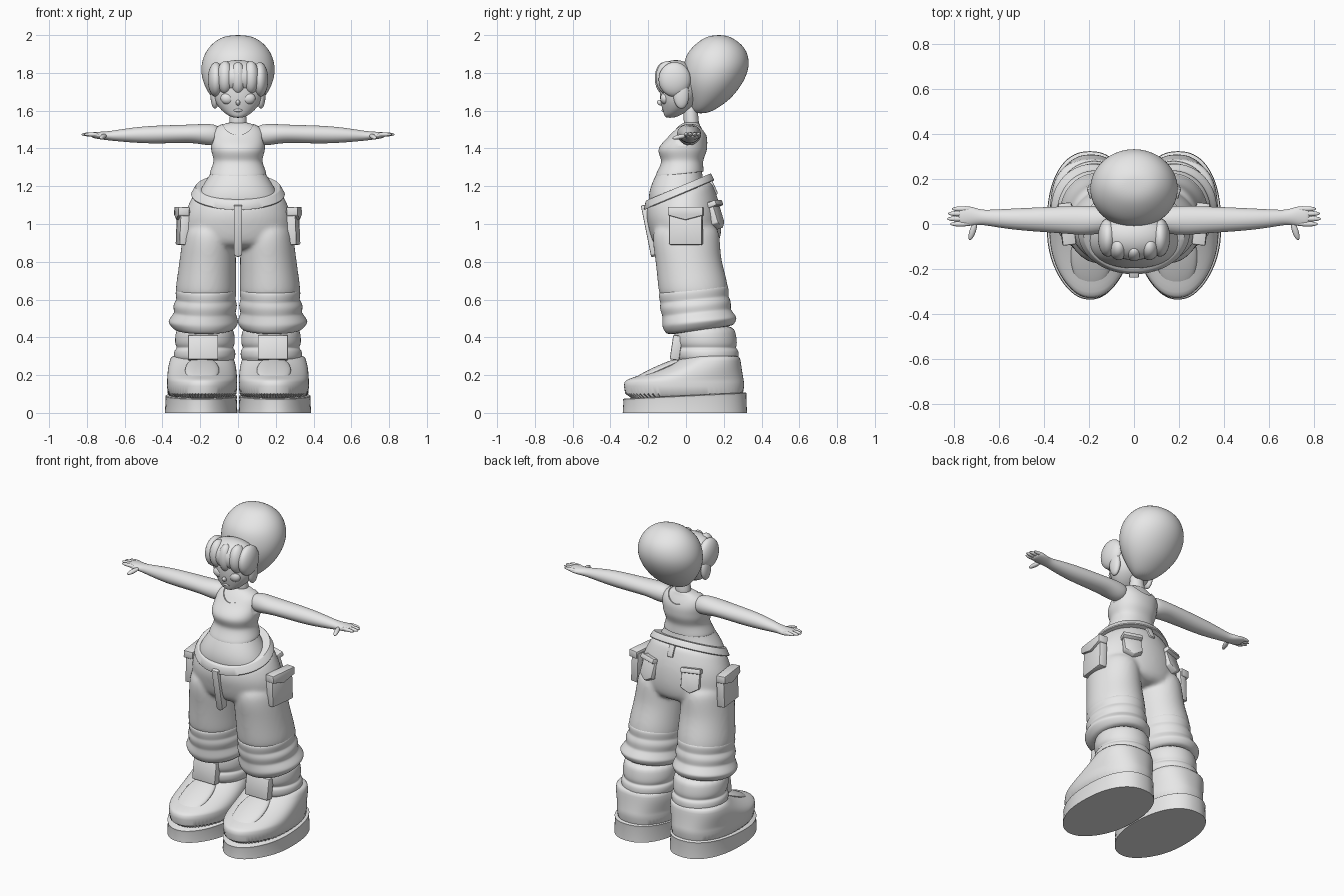
import bpy, bmesh, math
from mathutils import Matrix, Vector

if "Cube" in bpy.data.objects:
    bpy.data.objects.remove(bpy.data.objects["Cube"], do_unlink=True)

grey = bpy.data.materials.new("light_grey")
grey.use_nodes = True
grey.diffuse_color = (0.8, 0.8, 0.8, 1)
for node in grey.node_tree.nodes:
    if node.type == 'BSDF_PRINCIPLED':
        node.inputs["Base Color"].default_value = (0.8, 0.8, 0.8, 1)
parts = []


def finish(name, bm):
    """Turn a bmesh into an object with the shared material."""
    bmesh.ops.recalc_face_normals(bm, faces=bm.faces)
    mesh = bpy.data.meshes.new(name)
    bm.to_mesh(mesh)
    bm.free()
    mesh.materials.append(grey)
    obj = bpy.data.objects.new(name, mesh)
    bpy.context.scene.collection.objects.link(obj)
    parts.append(obj)
    return obj


def bake(obj):
    """Apply all modifiers."""
    bpy.context.view_layer.update()
    deps = bpy.context.evaluated_depsgraph_get()
    mesh = bpy.data.meshes.new_from_object(obj.evaluated_get(deps))
    obj.modifiers.clear()
    obj.data = mesh
    return obj


def drop(obj):
    parts.remove(obj)
    bpy.data.objects.remove(obj, do_unlink=True)


def pair(obj):
    """Keep the part as the left one and add a mirrored right one."""
    name = obj.name
    obj.name = "left_" + name
    twin = bpy.data.objects.new("right_" + name, obj.data.copy())
    twin.data.transform(Matrix.Scale(-1, 4, (1, 0, 0)))
    twin.data.flip_normals()
    bpy.context.scene.collection.objects.link(twin)
    parts.append(twin)
    return twin


def loft(name, rings, axis='z', n=24, e=2.0, toe=0.0, sub=2):
    """Skin through rings: (position, centre a, centre b, radius a, radius b, tilt)."""
    bm = bmesh.new()
    loops = []
    for t, ca, cb, ra, rb, *tilt in rings:
        loop = []
        for i in range(n):
            ang = math.tau * i / n
            c, s = math.cos(ang), math.sin(ang)
            a = math.copysign(abs(c) ** (2 / e), c) * ra * (1 - toe * max(0, -s) ** 2)
            b = math.copysign(abs(s) ** (2 / e), s) * rb
            h = t + (tilt[0] * b if tilt else 0)
            co = (ca + a, cb + b, h) if axis == 'z' else (h, ca + a, cb + b)
            loop.append(bm.verts.new(co))
        loops.append(loop)
    for p, q in zip(loops, loops[1:]):
        for i in range(n):
            j = (i + 1) % n
            bm.faces.new((p[i], p[j], q[j], q[i]))
    bm.faces.new(loops[0])
    bm.faces.new(loops[-1])
    obj = finish(name, bm)
    if sub:
        obj.modifiers.new("smooth", 'SUBSURF').levels = sub
        bake(obj)
    return obj


def blob(name, loc, scale, rot=(0, 0, 0)):
    """Stretched sphere."""
    bm = bmesh.new()
    m = Matrix.Translation(loc)
    for k, ax in zip(rot, 'XYZ'):
        m = m @ Matrix.Rotation(math.radians(k), 4, ax)
    bmesh.ops.create_uvsphere(bm, u_segments=32, v_segments=16, radius=1,
                              matrix=m @ Matrix.Diagonal((*scale, 1)))
    return finish(name, bm)


def plate(name, loc, normal, w, h, thick, dip=0.0):
    """Bevelled flat piece with a pointed lower edge, facing along normal."""
    nrm = Vector(normal).normalized()
    side = Vector((0, 0, 1)).cross(nrm).normalized()
    up = nrm.cross(side)
    outline = [(-w / 2, h / 2), (-w / 2, dip - h / 2), (0, -h / 2),
               (w / 2, dip - h / 2), (w / 2, h / 2)]
    bm = bmesh.new()
    back, front = [[bm.verts.new(Vector(loc) + side * u + up * v + nrm * d) for u, v in outline]
                   for d in (-thick / 2, thick / 2)]
    bm.faces.new(back)
    bm.faces.new(front)
    for i in range(5):
        j = (i + 1) % 5
        bm.faces.new((back[i], back[j], front[j], front[i]))
    obj = finish(name, bm)
    bev = obj.modifiers.new("bevel", 'BEVEL')
    bev.width, bev.segments = 0.006, 2
    return bake(obj)


# Hair: tall swept-back bun, rings given as height, back/front extents and width
bun = [(2.0, .15, .2, .03), (1.99, .1, .24, .09), (1.95, .045, .3, .145), (1.9, .0, .33, .18),
       (1.84, -.015, .337, .198), (1.78, -.02, .32, .195), (1.72, -.01, .285, .175),
       (1.66, .01, .235, .135), (1.61, .03, .165, .085), (1.585, .045, .11, .04)]
loft("hair_bun", [(z, 0, (a + b) / 2, w, (b - a) / 2) for z, a, b, w in bun])
blob("hair_cap", (0, -.055, 1.775), (.155, .105, .093))
blob("fringe_middle", (0, -.118, 1.772), (.042, .047, .085))
pair(blob("fringe_inner", (.068, -.1, 1.775), (.045, .06, .087)))
pair(blob("fringe_outer", (.116, -.06, 1.765), (.044, .085, .092)))
pair(blob("side_lock", (.122, -.025, 1.685), (.024, .042, .075)))

# Head and face
loft("head", [(1.562, 0, -.085, .02, .02), (1.572, 0, -.075, .05, .04), (1.6, 0, -.055, .088, .068),
              (1.64, 0, -.04, .12, .095), (1.68, 0, -.035, .134, .105), (1.72, 0, -.03, .136, .11),
              (1.78, 0, -.03, .13, .11), (1.84, 0, -.03, .09, .08)])
pair(blob("eyelid", (.055, -.11, 1.665), (.037, .026, .032)))
blob("nose", (0, -.135, 1.642), (.012, .02, .014), (-25, 0, 0))
blob("lips", (0, -.117, 1.602), (.024, .012, .009))
loft("neck", [(1.64, 0, .02, .042, .038), (1.57, 0, .027, .042, .038), (1.5, 0, .03, .055, .045)])

# Torso
body = [(1.54, 0, .03, .045, .04), (1.525, 0, .02, .09, .052), (1.5, 0, .015, .13, .073),
        (1.46, 0, .01, .136, .096), (1.42, 0, -.012, .136, .118), (1.385, 0, -.02, .136, .124),
        (1.345, 0, -.02, .121, .105), (1.32, 0, -.02, .124, .103), (1.27, 0, -.035, .143, .12),
        (1.2, 0, -.045, .192, .145), (1.13, 0, -.045, .225, .158), (1.06, 0, -.03, .22, .155)]
loft("torso", body, e=2.2)

# Tank top: a slightly larger torso with neck and arm openings cut away
fat = .008
hem = [(z, 0, -.034, .143 + fat, .12 + fat, .1) for z in (1.275, 1.265, 1.264)]
tank = loft("tank_top", [(z, x, y, a + fat, b + fat) for z, x, y, a, b in body[:8]] + hem, e=2.2)
cutters = [blob("neck_cutter", (0, .01, 1.552), (.085, .25, .087))]
cutters += [blob("arm_cutter", (s * .172, .02, 1.475), (.05, .25, .075)) for s in (-1, 1)]
for c in cutters:
    c.hide_render = True
    cut = tank.modifiers.new("cut", 'BOOLEAN')
    cut.operation, cut.solver, cut.object = 'DIFFERENCE', 'EXACT', c
bake(tank)
for c in cutters:
    drop(c)

# Arms and hands
pair(loft("arm", [(.09, .02, 1.472, .05, .048), (.15, .018, 1.472, .062, .06),
                  (.22, .015, 1.478, .066, .05), (.3, .018, 1.477, .061, .048),
                  (.45, .02, 1.473, .053, .048), (.55, .022, 1.471, .046, .041),
                  (.64, .027, 1.468, .036, .03), (.68, .03, 1.467, .033, .025),
                  (.72, .035, 1.468, .043, .021), (.76, .035, 1.47, .046, .017),
                  (.78, .035, 1.472, .036, .012)], axis='x'))
for label, y, tip in (("index", .0, .815), ("middle", .023, .829), ("ring", .046, .825), ("little", .067, .808)):
    pair(blob(label + "_finger", (tip - .045, y, 1.474), (.045, .0115, .0105)))
pair(blob("thumb", (.715, -.03, 1.462), (.014, .045, .012), (12, 0, 18)))

# Trousers: hips and upper legs fused into one soft surface
hips = loft("trousers", [(1.185, 0, -.04, .215, .165, .42), (1.13, 0, -.03, .25, .18, .35),
                         (1.07, 0, -.015, .28, .196, .2), (1.0, 0, -.005, .292, .197, .05),
                         (.92, 0, 0, .288, .187), (.86, 0, 0, .25, .15)])
leg = loft("upper_leg", [(1.02, .15, 0, .125, .165), (.92, .155, 0, .142, .183),
                         (.82, .159, .01, .15, .174), (.72, .166, .03, .157, .184),
                         (.65, .17, .04, .164, .188), (.58, .17, .045, .155, .178)])
twin = pair(leg)
fused = bmesh.new()
for obj in (hips, leg, twin):
    fused.from_mesh(obj.data)
fused.to_mesh(hips.data)
fused.free()
drop(leg)
drop(twin)
voxel = hips.modifiers.new("fuse", 'REMESH')
voxel.mode, voxel.voxel_size = 'VOXEL', .011
soft = hips.modifiers.new("soften", 'SMOOTH')
soft.factor, soft.iterations = .5, 8
bake(hips)

# Gathered lower legs with folds
pair(loft("trouser_cuff", [(.67, .168, .038, .15, .175, .1), (.645, .17, .04, .165, .189, .1),
                           (.605, .17, .043, .158, .182, .1), (.597, .17, .045, .158, .182, .1),
                           (.57, .174, .05, .173, .191, .1), (.535, .175, .055, .164, .183, .1),
                           (.525, .177, .058, .166, .184, .1), (.49, .184, .07, .187, .198, .1),
                           (.475, .183, .072, .186, .198, .12), (.445, .18, .075, .165, .184, .14),
                           (.435, .18, .078, .14, .16, .14)]))

# Belt, fly, loops and pockets
loft("belt", [(1.196, 0, -.04, .2, .155, .42), (1.196, 0, -.04, .224, .17, .42),
              (1.192, 0, -.04, .228, .174, .42), (1.157, 0, -.037, .248, .186, .42),
              (1.152, 0, -.037, .246, .184, .42), (1.152, 0, -.037, .21, .16, .42)], n=64, sub=0)
plate("fly", (0, -.187, .965), (0, -1, -.2), .044, .28, .05, .012)
plate("back_belt_loop", (0, .136, 1.2), (0, 1, .45), .04, .1, .03)
cargo = (1, -.12, .04)
pair(plate("cargo_pocket", (.292, 0, .982), cargo, .175, .185, .05))
pair(plate("cargo_flap", (.298, 0, 1.055), cargo, .188, .07, .06, .025))
pair(plate("back_pocket", (.145, .157, 1.045), (.3, .9, .3), .11, .15, .04, .03))
pair(plate("back_pocket_trim", (.145, .152, 1.105), (.3, .9, .36), .12, .03, .055))

# Boots: ribbed shaft, upper, tongue and thick sole
pair(loft("boot_shaft", [(.47, .175, .1, .14, .15), (.42, .175, .1, .159, .166), (.365, .175, .105, .161, .168),
                         (.348, .175, .108, .15, .158), (.34, .175, .108, .152, .16),
                         (.33, .176, .11, .164, .17), (.295, .177, .112, .165, .17),
                         (.282, .178, .115, .156, .162), (.26, .178, .12, .156, .16)]))
upper = [(.305, .0, .275, .155), (.295, -.02, .287, .166), (.255, -.085, .292, .178), (.215, -.195, .298, .183),
         (.187, -.285, .303, .185), (.172, -.322, .306, .185), (.16, -.33, .308, .186), (.04, -.332, .312, .188)]
pair(loft("boot_upper", [(z, .19, (a + b) / 2, w, (b - a) / 2) for z, a, b, w in upper],
          n=64, e=2.3, toe=.2, sub=1))
pair(blob("boot_vamp", (.19, -.145, .226), (.09, .165, .024), (24, 0, 0)))
pair(plate("boot_tongue", (.185, -.052, .345), (0, -1, .15), .16, .13, .05))
pair(loft("boot_sole", [(z, .195, -.006, .192 - d, .329 - d, t) for z, d, t in
                        ((0, 0, 0), (.075, .004, .05), (.088, .002, .05), (.092, .008, .05))],
          n=64, e=2.3, toe=.2, sub=0))

# Smooth shading with sharp edges kept
bpy.ops.object.select_all(action='DESELECT')
for obj in parts:
    obj.select_set(True)
bpy.context.view_layer.objects.active = parts[0]
bpy.ops.object.shade_smooth_by_angle(angle=math.radians(40))
